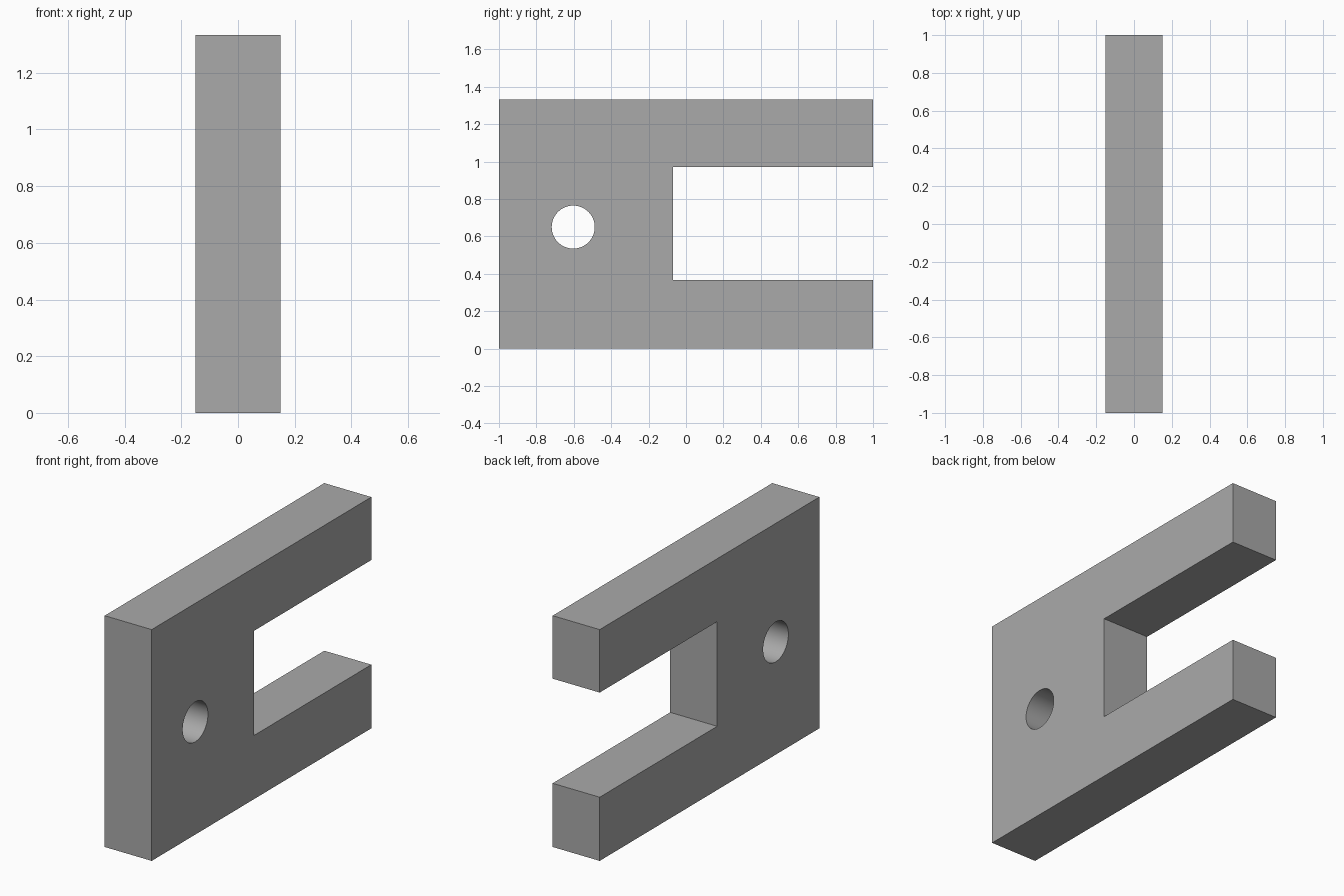
import bpy
import math

if "Cube" in bpy.data.objects:
    bpy.data.objects.remove(bpy.data.objects["Cube"], do_unlink=True)

THICK, LENGTH, HEIGHT = 0.30, 2.0, 1.333
SLOT_Y, SLOT_BOTTOM, SLOT_TOP = -0.07, 0.367, 0.97
HOLE_Y, HOLE_Z, HOLE_RADIUS = -0.603, 0.65, 0.115

grey = bpy.data.materials.new("plain grey")
grey.use_nodes = True
colour = (0.4, 0.4, 0.4, 1)
grey.diffuse_color = colour
grey.node_tree.nodes["Principled BSDF"].inputs["Base Color"].default_value = colour


def box(name, x, y, z):
    """Add a box from its (low, high) range on each axis."""
    ranges = (x, y, z)
    bpy.ops.mesh.primitive_cube_add(size=1, location=[(a + b) / 2 for a, b in ranges])
    obj = bpy.context.object
    obj.name = name
    obj.scale = [b - a for a, b in ranges]
    bpy.ops.object.transform_apply(location=False, rotation=False, scale=True)
    return obj


def cut(target, cutter):
    """Subtract the cutter from the target, then discard it."""
    cutter.hide_render = True
    mod = target.modifiers.new(cutter.name, "BOOLEAN")
    mod.operation = "DIFFERENCE"
    mod.solver = "EXACT"
    mod.object = cutter
    bpy.context.view_layer.objects.active = target
    bpy.ops.object.modifier_apply(modifier=mod.name)
    bpy.data.objects.remove(cutter, do_unlink=True)


# Solid plate
plate = box("fork_plate", (-THICK / 2, THICK / 2), (-LENGTH / 2, LENGTH / 2), (0, HEIGHT))
plate.data.materials.append(grey)

# Open slot between the two prongs
cut(plate, box("slot_cutter", (-THICK, THICK), (SLOT_Y, LENGTH), (SLOT_BOTTOM, SLOT_TOP)))

# Round through hole
bpy.ops.mesh.primitive_cylinder_add(vertices=64, radius=HOLE_RADIUS, depth=THICK * 2,
                                    location=(0, HOLE_Y, HOLE_Z), rotation=(0, math.pi / 2, 0))
bpy.context.object.name = "hole_cutter"
cut(plate, bpy.context.object)

# Smooth hole wall, sharp plate edges
bpy.ops.object.select_all(action="DESELECT")
plate.select_set(True)
bpy.context.view_layer.objects.active = plate
bpy.ops.object.shade_smooth_by_angle(angle=math.radians(30))
